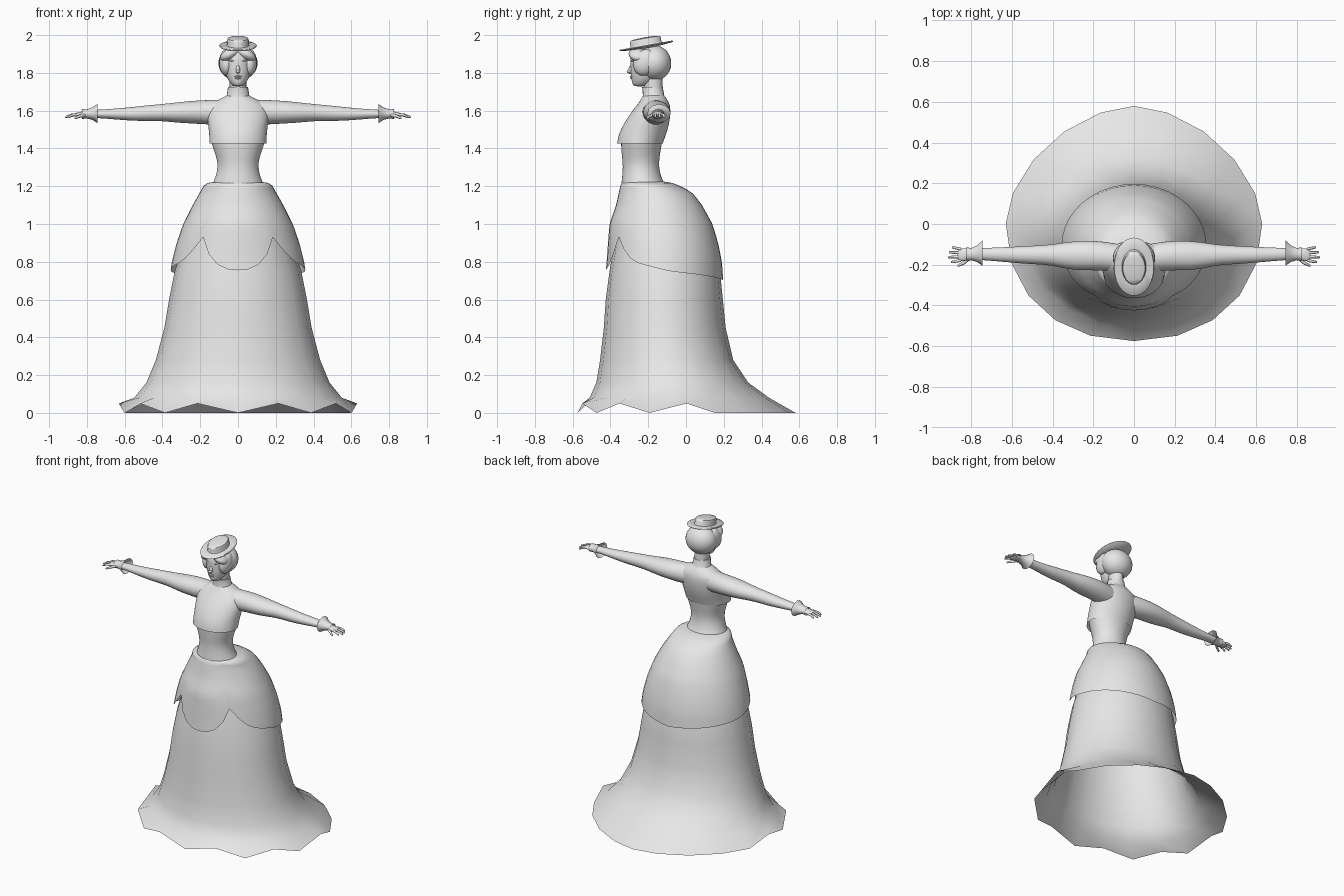
import bpy, bmesh
from math import sin, cos, pi, radians
from mathutils import Vector, Matrix, Euler

cube = bpy.data.objects.get("Cube")
if cube:
    bpy.data.objects.remove(cube)

GREY = (0.8, 0.8, 0.8, 1)
mat = bpy.data.materials.new("plain_grey")
mat.use_nodes = True
mat.diffuse_color = GREY
mat.node_tree.nodes["Principled BSDF"].inputs["Base Color"].default_value = GREY


def finish(name, bm, mirror=False, subdiv=0, sharp=180):
    bmesh.ops.recalc_face_normals(bm, faces=bm.faces[:])
    me = bpy.data.meshes.new(name)
    bm.to_mesh(me)
    bm.free()
    me.materials.append(mat)
    me.shade_smooth()
    if sharp < 180:
        me.set_sharp_from_angle(angle=radians(sharp))
    ob = bpy.data.objects.new(name, me)
    bpy.context.collection.objects.link(ob)
    if mirror:
        ob.modifiers.new("Mirror", 'MIRROR')
    if subdiv:
        sub = ob.modifiers.new("Smooth", 'SUBSURF')
        sub.levels = sub.render_levels = subdiv
    return ob


def loft(name, loops, cap_start=False, cap_end=False, **kw):
    """Skin a list of closed point loops."""
    bm = bmesh.new()
    rings = [[bm.verts.new(p) for p in loop] for loop in loops]
    n = len(rings[0])
    for a, b in zip(rings, rings[1:]):
        for i in range(n):
            j = (i + 1) % n
            bm.faces.new((a[i], a[j], b[j], b[i]))
    if cap_start:
        bm.faces.new(rings[0])
    if cap_end:
        bm.faces.new(rings[-1])
    return finish(name, bm, **kw)


def spow(v, e):
    return (abs(v) ** e) * (1 if v >= 0 else -1)


def point(a, z, rx, front, back, ef=1, eb=1):
    """Point on a level oval; angle 0 is the front."""
    e = ef if cos(a) > 0 else eb
    mid, half = (front + back) / 2, (back - front) / 2
    return Vector((rx * spow(sin(a), e), mid - half * spow(cos(a), e), z))


def body(name, rows, n=24, **kw):
    return loft(name, [[point(2 * pi * i / n, *r) for i in range(n)] for r in rows], **kw)


def limb(name, rows, n=12, **kw):
    """Tube along x from rows of x, centre y, centre z, radius y, radius z."""
    loops = [[(x, cy + ry * cos(2 * pi * i / n), cz + rz * sin(2 * pi * i / n))
              for i in range(n)] for x, cy, cz, ry, rz in rows]
    return loft(name, loops, mirror=True, **kw)


def blob(name, loc, size, rot=(0, 0, 0), mirror=False, seg=20):
    bm = bmesh.new()
    m = Matrix.LocRotScale(Vector(loc), Euler([radians(r) for r in rot]), Vector(size))
    bmesh.ops.create_uvsphere(bm, u_segments=seg, v_segments=seg // 2, radius=1, matrix=m)
    return finish(name, bm, mirror)


def lerp_rows(rows, key):
    """Interpolate rows whose first item rises."""
    for a, b in zip(rows, rows[1:]):
        if key <= b[0]:
            t = max(0, (key - a[0]) / (b[0] - a[0]))
            return [p + (q - p) * t for p, q in zip(a, b)]
    return list(rows[-1])


# Long skirt with a scalloped front hem and a short train
skirt = body("skirt", [
    (0, .63, -.575, .58, .92, 1.15), (.08, .55, -.51, .44), (.16, .485, -.475, .33),
    (.28, .435, -.455, .25), (.45, .39, -.435, .21), (.6, .365, -.425, .195),
    (.75, .335, -.405, .18), (.95, .27, -.37, .12), (1.1, .2, -.33, .04),
    (1.18, .13, -.3, -.1)], n=20)
for i in (1, 3, 5, 15, 17, 19):
    skirt.data.vertices[i].co.z = .05

# Draped overskirt: rounded apron in front, notches, long hem behind
drape = [(.7, .365, -.43, .197), (.8, .35, -.42, .19), (.9, .325, -.413, .17),
         (1, .29, -.405, .14), (1.1, .24, -.37, .085), (1.17, .2, -.355, .03),
         (1.215, .175, -.345, -.06), (1.225, .11, -.325, -.12)]
hem = [(36, .93), (50, .83), (62, .795), (95, .75), (180, .7)]


def hem_height(a):
    deg = min(a, 2 * pi - a) * 180 / pi
    if deg < 36:
        return .755 + .175 * (deg / 36) ** 2.5
    return lerp_rows(hem, deg)[1]


loops = []
for v in range(17):
    loop = []
    for i in range(40):
        a = 2 * pi * i / 40
        low = hem_height(a)
        z = low + (1.225 - low) * (1 - (1 - v / 16) ** 1.5)
        loop.append(point(a, *lerp_rows(drape, z)))
    loops.append(loop)
loft("overskirt", loops)

# Waist and bodice
body("waist", [(1.17, .16, -.345, -.08), (1.22, .13, -.343, -.12), (1.28, .11, -.335, -.14),
               (1.33, .108, -.336, -.143), (1.38, .125, -.343, -.135),
               (1.44, .145, -.345, -.125)], subdiv=1)
body("bodice", [(1.425, .152, -.366, -.122), (1.46, .153, -.361, -.11),
                (1.5, .156, -.347, -.095), (1.55, .163, -.318, -.085),
                (1.6, .165, -.285, -.08), (1.635, .145, -.255, -.085),
                (1.66, .1, -.24, -.1), (1.68, .06, -.225, -.115)], subdiv=1)

# Neck and high collar
body("neck", [(1.66, .045, -.215, -.12), (1.73, .045, -.225, -.125),
              (1.8, .045, -.235, -.125)], n=16)
body("collar", [(1.655, .075, -.235, -.1), (1.68, .06, -.228, -.115),
                (1.725, .053, -.232, -.123), (1.725, .046, -.226, -.126)], n=20, sharp=45)

# Sleeves, flared cuffs and hands
limb("sleeve", [(.06, -.17, 1.59, .07, .07), (.16, -.155, 1.592, .073, .066),
                (.25, -.155, 1.592, .075, .061), (.33, -.155, 1.59, .068, .054),
                (.4, -.152, 1.59, .052, .046), (.48, -.152, 1.587, .047, .042),
                (.55, -.152, 1.583, .043, .038), (.65, -.15, 1.582, .036, .029),
                (.73, -.148, 1.583, .031, .023), (.8, -.148, 1.582, .026, .02)],
     n=16, subdiv=1)
limb("cuff", [(.745, -.143, 1.585, .062, .05), (.77, -.146, 1.584, .041, .033),
              (.8, -.148, 1.583, .03, .024), (.825, -.148, 1.582, .033, .026)])
limb("palm", [(.79, -.148, 1.582, .022, .017), (.82, -.15, 1.582, .031, .016),
              (.855, -.152, 1.578, .034, .012), (.868, -.152, 1.577, .03, .008)],
     cap_end=True, subdiv=1)
for k, reach in enumerate((.9, .915, .91, .895)):
    y = -.178 + .018 * k
    spread = (k - 1.5) * .006
    limb("finger_%d" % (k + 1),
         [(.85, y, 1.58, .008, .008), (.85 + (reach - .85) * .5, y + spread * .6, 1.577, .007, .007),
          (reach - .005, y + spread, 1.568, .006, .006), (reach, y + spread, 1.566, .003, .003)],
         n=8, cap_end=True)
limb("thumb", [(.805, -.165, 1.578, .011, .01), (.835, -.19, 1.572, .01, .009),
               (.86, -.203, 1.562, .007, .007), (.866, -.205, 1.56, .003, .003)],
     n=8, cap_end=True)

# Face
body("face", [(1.728, .018, -.272, -.22), (1.738, .036, -.284, -.19), (1.765, .055, -.289, -.16),
              (1.8, .068, -.293, -.15), (1.84, .074, -.294, -.14), (1.89, .075, -.298, -.13),
              (1.93, .06, -.275, -.13)], cap_start=True, cap_end=True, subdiv=1)
blob("nose", (0, -.29, 1.82), (.011, .014, .028), (-18, 0, 0), seg=12)
blob("nose_tip", (0, -.302, 1.808), (.012, .012, .009), seg=12)
blob("upper_lip", (0, -.288, 1.781), (.019, .009, .005), seg=12)
blob("lower_lip", (0, -.287, 1.772), (.015, .009, .006), seg=12)
blob("eye", (.03, -.276, 1.845), (.016, .011, .008), (0, 0, 20), True, seg=12)
blob("brow", (.03, -.28, 1.864), (.022, .011, .005), (0, -8, 20), True, seg=12)

# Hair gathered behind, swept to both sides of the forehead
blob("hair", (0, -.168, 1.852), (.104, .09, .094), seg=28)
blob("side_hair", (.062, -.218, 1.855), (.038, .06, .072), (-25, 0, 0), True)
blob("fringe", (.043, -.25, 1.897), (.056, .054, .03), (0, 28, 10), True)

# Small tilted hat
tilt = Matrix.Translation((0, -.21, 1.943)) @ Matrix.Rotation(radians(10), 4, 'X')
shape = [(.4, -.012), (.97, -.004), (1, 0), (.97, .004), (.6, .004), (.57, .012),
         (.58, .03), (.54, .04), (.4, .044), (.15, .046)]
loft("hat", [[tilt @ Vector((.1 * r * sin(pi * i / 16), -.145 * r * cos(pi * i / 16), h))
              for i in range(32)] for r, h in shape], cap_start=True, cap_end=True, sharp=50)
